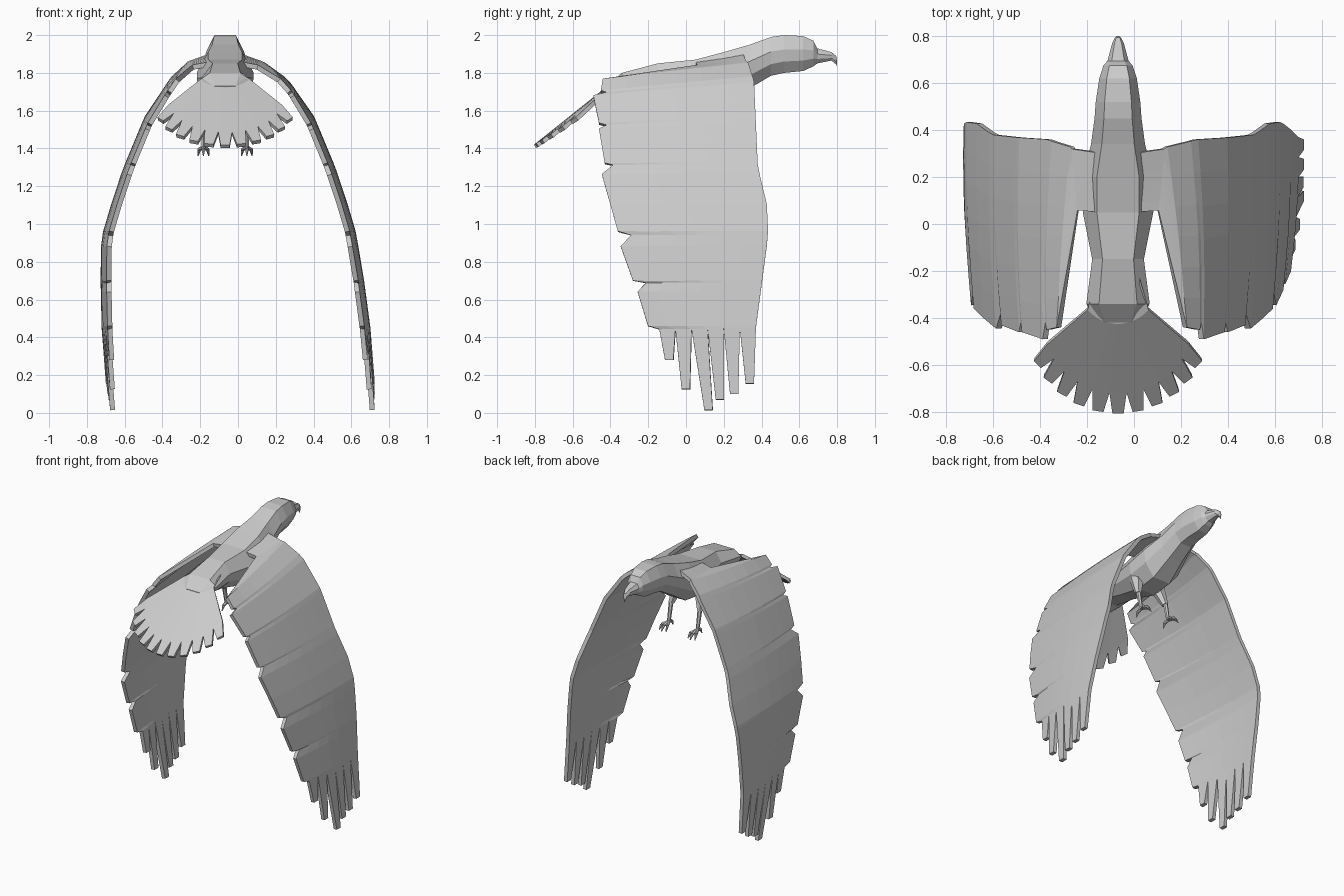
import bpy, bmesh
from math import sin, cos, pi, radians
from mathutils import Vector

cube = bpy.data.objects.get("Cube")
if cube:
    bpy.data.objects.remove(cube)

CX = -0.068  # centre line of the body

grey = bpy.data.materials.new("plumage grey")
grey.use_nodes = True
COLOUR = (0.6, 0.6, 0.6, 1)
grey.diffuse_color = COLOUR
grey.node_tree.nodes["Principled BSDF"].inputs["Base Color"].default_value = COLOUR


def finish(bm, name, thickness=0):
    bmesh.ops.recalc_face_normals(bm, faces=bm.faces)
    mesh = bpy.data.meshes.new(name)
    bm.to_mesh(mesh)
    bm.free()
    mesh.materials.append(grey)
    obj = bpy.data.objects.new(name, mesh)
    bpy.context.collection.objects.link(obj)
    if thickness:
        mod = obj.modifiers.new("thickness", "SOLIDIFY")
        mod.thickness = thickness
        mod.offset = 0
    return obj


def interp(table, z):
    """Linear lookup in a table of (z, value) sorted from high z to low."""
    for (z0, v0), (z1, v1) in zip(table, table[1:]):
        if z >= z1:
            t = min(1, (z0 - z) / (z0 - z1))
            return v0 + (v1 - v0) * t
    return table[-1][1]


def bridge(bm, a, b, closed):
    n = len(a)
    for i in range(n if closed else n - 1):
        j = (i + 1) % n
        bm.faces.new((a[i], a[j], b[j], b[i]))


# Body, neck, head and hooked beak: (y, half width, top, bottom)
SECTIONS = [(-.42, .09, 1.73, 1.68), (-.34, .135, 1.80, 1.70),
            (-.15, .11, 1.85, 1.66), (.05, .15, 1.87, 1.61),
            (.2, .15, 1.91, 1.63), (.34, .115, 1.95, 1.72),
            (.45, .1, 1.99, 1.785), (.52, .095, 2.0, 1.80),
            (.62, .08, 1.995, 1.81), (.675, .062, 1.97, 1.835),
            (.695, .045, 1.93, 1.85), (.77, .025, 1.91, 1.865),
            (.795, .012, 1.89, 1.845), (.80, .005, 1.86, 1.83)]
RING = [(.6, 1), (1, .62), (.92, .3), (.45, 0)]
RING += [(-u, v) for u, v in reversed(RING)]

bm = bmesh.new()
rings = [[bm.verts.new((CX + u * w, y, lo + v * (hi - lo))) for u, v in RING]
         for y, w, hi, lo in SECTIONS]
for a, b in zip(rings, rings[1:]):
    bridge(bm, a, b, True)
bm.faces.new(rings[0])
bm.faces.new(rings[-1])
finish(bm, "body")

# Wing shape: spread from the centre line and leading edge, both by height
SPREAD = [(1.90, .05), (1.85, .19), (1.82, .255), (1.72, .355), (1.57, .455),
          (1.4, .53), (1.2, .605), (.97, .675), (.75, .715), (.45, .755),
          (.2, .78), (0, .80)]
LEAD = [(1.87, .32), (1.75, .36), (1.3, .38), (1.05, .44), (.9, .43), (.45, .37)]
# Trailing edge rows (z, y), with a short step back between feathers
TRAIL = [(1.76, -.44), (1.70, -.45), (1.69, -.42), (1.675, -.49), (1.53, -.46),
         (1.52, -.42), (1.50, -.46), (1.32, -.43), (1.31, -.385), (1.26, -.445),
         (1.1, -.4), (.96, -.36), (.94, -.29), (.88, -.345), (.70, -.28),
         (.69, -.21), (.64, -.255), (.46, -.20), (.445, -.14)]
# Long tip feathers (y, z), from the trailing side forward
TIPS = [(-.088, .28), (0, .125), (.12, .015), (.18, .07), (.255, .1), (.338, .155)]
COLS = len(TIPS)


def spread(z, side):
    x = interp(SPREAD, z)
    if side < 0:  # this wing is curled further inward
        x -= .045 * max(0, min(1, (1.87 - z) / .15)) + .14 * max(0, .9 - z) / .9
    return x


def build_wing(side, name):
    bm = bmesh.new()
    edges = [(Vector((.06, .05, 1.85)), Vector((.05, .30, 1.90))),
             (Vector((.17, .06, 1.83)), Vector((.19, .32, 1.85)))]
    for z, y in TRAIL:
        zl = z + .1 * max(0, (z - 1.3) / .55)
        edges.append((Vector((spread(z, side) - .03, y, z)),
                      Vector((spread(zl, side), interp(LEAD, zl), zl))))
    rows = []
    for k, (trail, lead) in enumerate(edges):
        row = []
        for c in range(COLS + 1):
            p = trail.lerp(lead, c / COLS)
            p.x += .012 * sin(pi * c / COLS) * min(1, k / 3)
            row.append(bm.verts.new((CX + side * p.x, p.y, p.z)))
        rows.append(row)
    for a, b in zip(rows, rows[1:]):
        bridge(bm, a, b, False)
    for c, (y, z) in enumerate(TIPS):
        x = CX + side * (spread(z, side) - .03 + .03 * c / COLS)
        tip = [bm.verts.new((x, y + d, z)) for d in (-.022, .022)]
        bridge(bm, rows[-1][c:c + 2], tip, False)
    finish(bm, name, .026)


build_wing(1, "left_wing")
build_wing(-1, "right_wing")

# Fanned tail
FEATHERS = 11
STEP = 9


def tail_point(bm, radius, degrees):
    a = radians(degrees)
    x, y = radius * sin(a), -.25 - radius * cos(a)
    z = min(1.79, 1.41 + (y + .8) * .8) - .25 * x * x
    return bm.verts.new((CX + x, y, z))


bm = bmesh.new()
half = FEATHERS * STEP / 2
bounds = [-half + i * STEP for i in range(FEATHERS + 1)]
inner = [tail_point(bm, .17, d) for d in bounds]
notch = [tail_point(bm, .465 - .07 * (abs(d) / half) ** 2, d) for d in bounds]
for i in range(FEATHERS):
    mid = bounds[i] + STEP / 2
    r = .55 - .08 * (abs(mid) / half) ** 2
    t0, t1 = (tail_point(bm, r, mid + d) for d in (-2.5, 2.5))
    bridge(bm, inner[i:i + 2], notch[i:i + 2], False)
    bm.faces.new((notch[i], notch[i + 1], t1, t0))
root = [bm.verts.new((CX + x, -.22, 1.79)) for x in (.09, -.09)]
bm.faces.new(inner + root)
finish(bm, "tail", .022)


def bar(bm, p, q, r1, r2):
    """Tapered six-sided bar from p to q."""
    p, q = Vector(p), Vector(q)
    d = q - p
    made = bmesh.ops.create_cone(bm, cap_ends=True, segments=6, radius1=r1,
                                 radius2=r2, depth=d.length)
    turn = d.to_track_quat("Z", "Y")
    for v in made["verts"]:
        v.co = turn @ v.co + (p + q) / 2


# Legs and clawed feet
for side, name in ((1, "left_leg"), (-1, "right_leg")):
    bm = bmesh.new()
    x = CX + side * .115
    bar(bm, (CX + side * .08, .04, 1.70), (x, .1, 1.53), .055, .022)
    bar(bm, (x, .1, 1.55), (x, .13, 1.40), .016, .012)
    for dx, dy in ((-.028, .07), (0, .085), (.028, .07), (0, -.05)):
        knuckle = (x + dx * .8, .13 + dy * .7, 1.395)
        bar(bm, (x, .13, 1.405), knuckle, .012, .01)
        bar(bm, knuckle, (x + dx, .13 + dy, 1.362), .01, .003)
    finish(bm, name)
